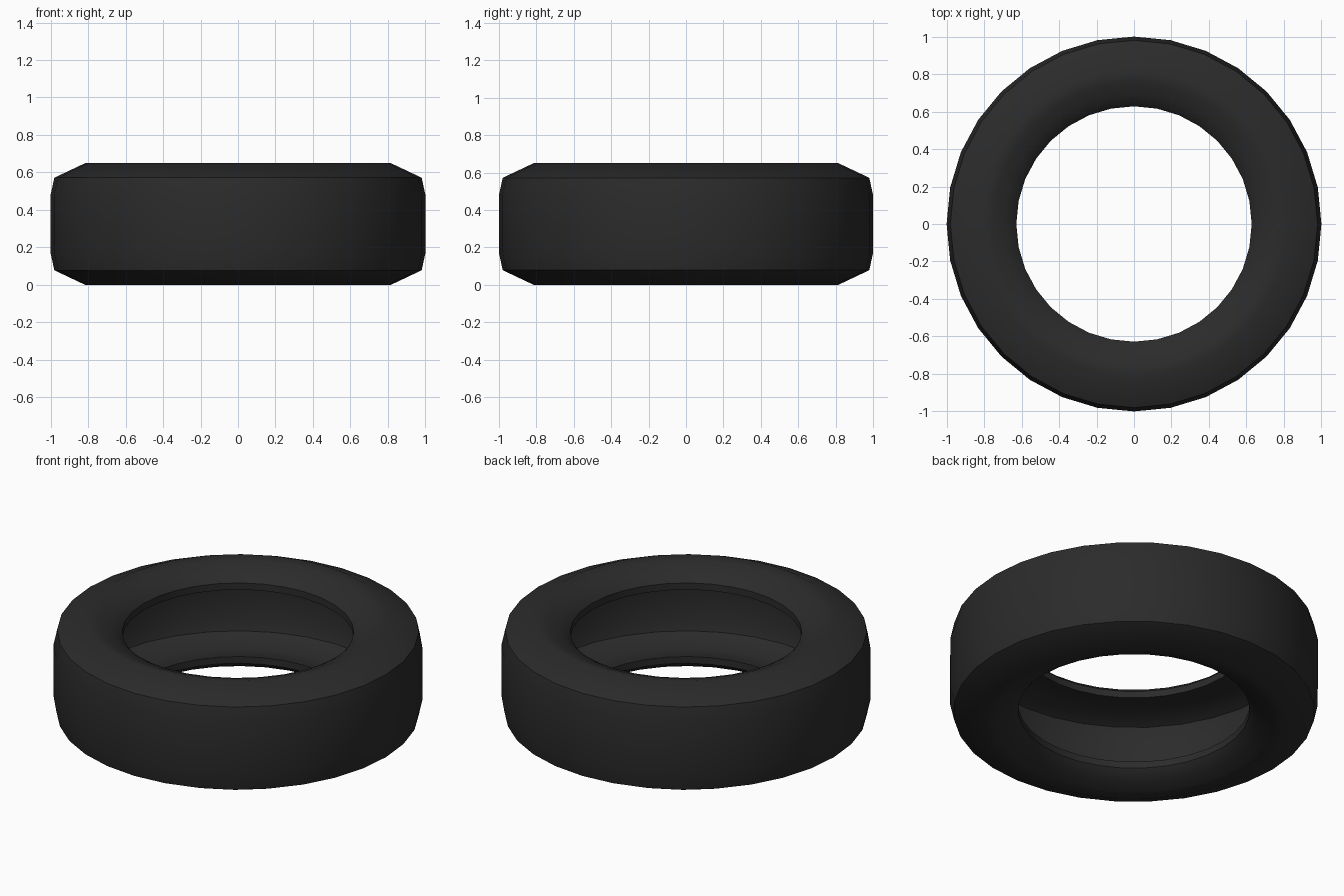
import bpy, bmesh, math

if "Cube" in bpy.data.objects:
    bpy.data.objects.remove(bpy.data.objects["Cube"])

# Rubber colour
rubber = bpy.data.materials.new("black_rubber")
rubber.diffuse_color = (0.024, 0.024, 0.024, 1)
rubber.use_nodes = True
rubber.node_tree.nodes["Principled BSDF"].inputs["Base Color"].default_value = rubber.diffuse_color

SIDES = 32
MID = 0.325

# Upper half of the hollow tyre cross-section (radius, height), from tread to inside
upper = [(1.0, 0.48), (0.98, 0.572), (0.815, 0.65), (0.755, 0.638), (0.69, 0.611),
         (0.65, 0.588), (0.628, 0.565), (0.628, 0.525), (0.66, 0.528), (0.80, 0.56),
         (0.915, 0.505), (0.935, 0.44)]
lower = [(r, 2 * MID - z) for r, z in reversed(upper)]
profile = upper + lower

# Revolve the closed profile around z
bm = bmesh.new()
rings = []
for i in range(SIDES):
    a = math.tau * i / SIDES + math.pi / 2
    rings.append([bm.verts.new((r * math.cos(a), r * math.sin(a), z)) for r, z in profile])
n = len(profile)
for i in range(SIDES):
    p, q = rings[i], rings[(i + 1) % SIDES]
    for j in range(n):
        k = (j + 1) % n
        bm.faces.new((p[j], p[k], q[k], q[j]))
bmesh.ops.recalc_face_normals(bm, faces=bm.faces)

mesh = bpy.data.meshes.new("tyre")
bm.to_mesh(mesh)
bm.free()
mesh.materials.append(rubber)
tyre = bpy.data.objects.new("tyre", mesh)
bpy.context.collection.objects.link(tyre)

# Soft shading with crisp lip edges
bpy.context.view_layer.objects.active = tyre
tyre.select_set(True)
bpy.ops.object.shade_smooth_by_angle(angle=math.radians(40))
